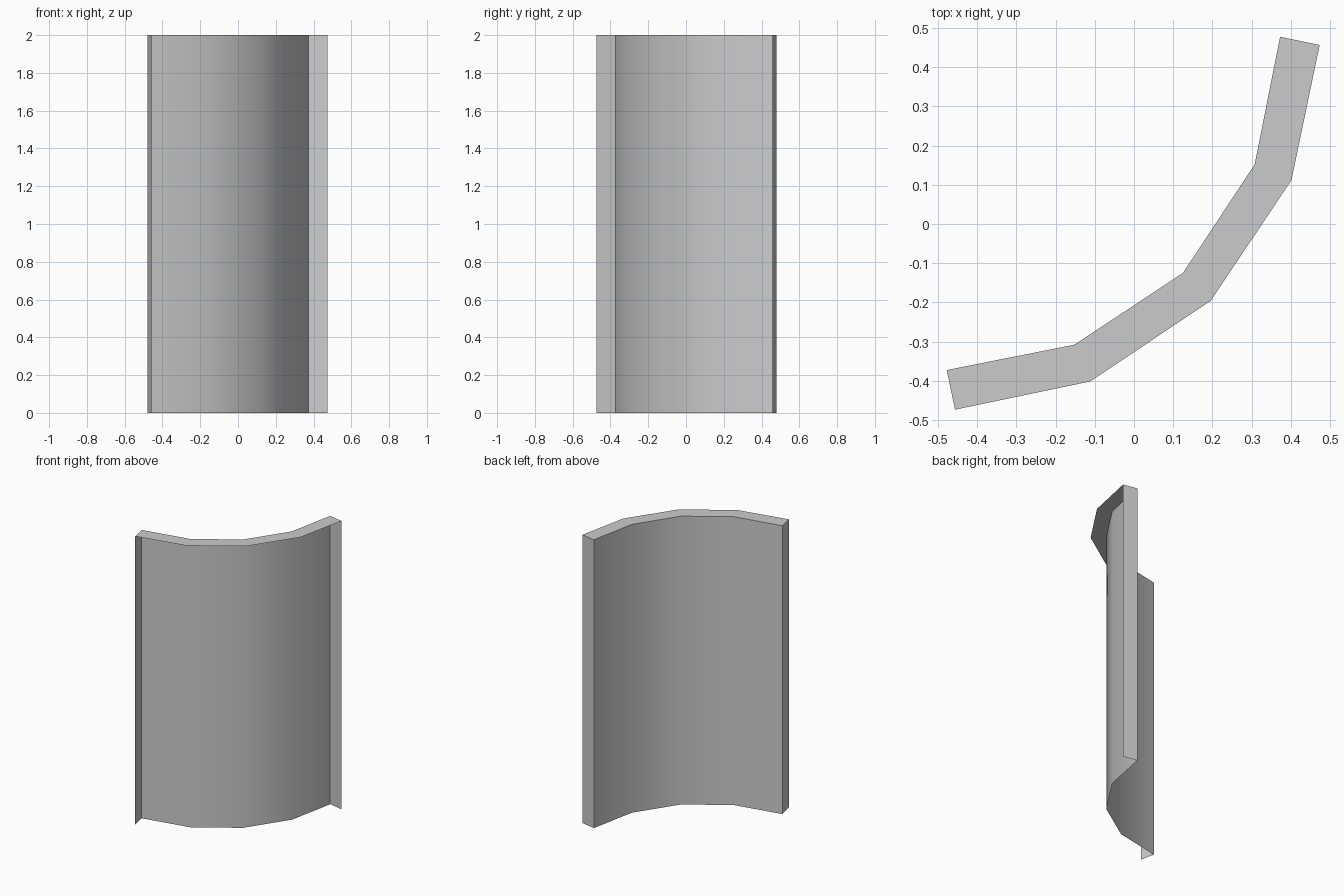
import bpy, bmesh, math

if "Cube" in bpy.data.objects:
    bpy.data.objects.remove(bpy.data.objects["Cube"])

HEIGHT = 2.0


def mirrored(half):
    """Complete a half profile by mirroring it across the x = -y diagonal."""
    return half + [(-y, -x) for x, y in reversed(half[:-1])]


# Plan profiles: four straight segments around a quarter turn
inner = mirrored([(-0.478, -0.373), (-0.152, -0.308), (0.125, -0.125)])
outer = mirrored([(-0.457, -0.474), (-0.112, -0.402), (0.196, -0.196)])

bm = bmesh.new()


def row(points, z):
    return [bm.verts.new((x, y, z)) for x, y in points]


in_low, in_top = row(inner, 0), row(inner, HEIGHT)
out_top = row(outer, HEIGHT)

# Curved wall on the concave side and the rim on top (convex side and base stay open)
for i in range(len(inner) - 1):
    bm.faces.new((in_low[i + 1], in_low[i], in_top[i], in_top[i + 1]))
    bm.faces.new((in_top[i], out_top[i], out_top[i + 1], in_top[i + 1]))

# End strips
for i in (0, -1):
    out_low = bm.verts.new((*outer[i], 0))
    strip = [in_low[i], out_low, out_top[i], in_top[i]]
    bm.faces.new(strip if i == 0 else strip[::-1])

mesh = bpy.data.meshes.new("curved_panel")
bm.to_mesh(mesh)
bm.free()
panel = bpy.data.objects.new("curved_panel", mesh)
bpy.context.collection.objects.link(panel)

# Smooth curve with crisp rim and ends
bpy.context.view_layer.objects.active = panel
panel.select_set(True)
bpy.ops.object.shade_smooth_by_angle(angle=math.radians(40))
